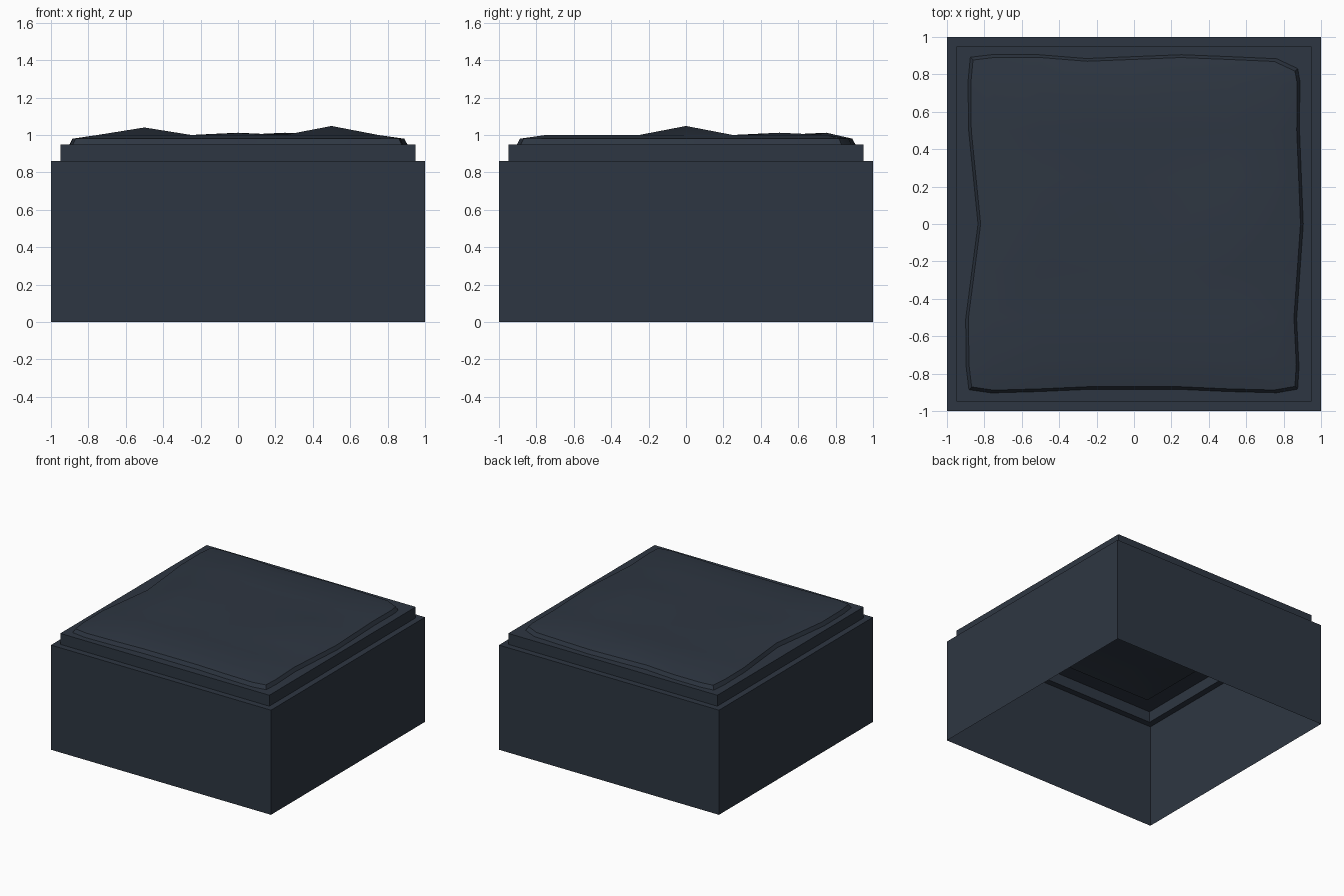
import bpy, bmesh, math

if "Cube" in bpy.data.objects:
    bpy.data.objects.remove(bpy.data.objects["Cube"])

slate = bpy.data.materials.new("dark_slate")
slate.diffuse_color = (0.027, 0.037, 0.054, 1)
slate.use_nodes = True
slate.node_tree.nodes["Principled BSDF"].inputs["Base Color"].default_value = slate.diffuse_color


def finish(bm, name):
    bmesh.ops.recalc_face_normals(bm, faces=bm.faces)
    me = bpy.data.meshes.new(name)
    bm.to_mesh(me)
    bm.free()
    ob = bpy.data.objects.new(name, me)
    bpy.context.collection.objects.link(ob)
    me.materials.append(slate)
    return ob


def lerp(points, t):
    # piecewise linear lookup
    for (a, va), (b, vb) in zip(points, points[1:]):
        if t <= b:
            return va + (vb - va) * (t - a) / (b - a)
    return points[-1][1]


# Stepped block: square rings, open underneath
bm = bmesh.new()
rings = []
for r, z in [(1, 0), (1, 0.86), (0.95, 0.86), (0.95, 0.95), (0.82, 0.95)]:
    rings.append([bm.verts.new((sx * r, sy * r, z))
                  for sx, sy in [(-1, -1), (1, -1), (1, 1), (-1, 1)]])
for lo, hi in zip(rings, rings[1:]):
    for i in range(4):
        j = (i + 1) % 4
        bm.faces.new((lo[i], lo[j], hi[j], hi[i]))
finish(bm, "stepped_block")

# Uneven stone slab on top: wavy outline, low bumps
left = [(-1, -.88), (-.5, -.885), (0, -.82), (.5, -.87), (1, -.875)]
right = [(-1, .88), (-.5, .855), (0, .89), (.5, .87), (1, .875)]
front = [(-1, -.88), (-.7, -.89), (-.25, -.87), (.25, -.87), (.7, -.89), (1, -.875)]
back = [(-1, .89), (-.5, .89), (-.25, .87), (.25, .89), (.5, .88), (.67, .895), (.9, .82)]
steps = [-.87, -.75, -.5, -.25, 0, .25, .5, .75, .87]
bumps = {(-.5, 0): 1.04, (.5, 0): 1.048, (0, 0): 1.01, (.25, .5): 1.012,
         (-.5, .5): 1.012, (-.75, 0): .995, (0, .75): 1.012}
n = len(steps)
bm = bmesh.new()
grid = []
for i, x in enumerate(steps):
    col = []
    for j, y in enumerate(steps):
        px, py, z = x, y, bumps.get((x, y), 1.0)
        ex, ey = i in (0, n - 1), j in (0, n - 1)
        if ex:
            px = lerp(left if i == 0 else right, y)
        if ey:
            py = lerp(front if j == 0 else back, x)
        if ex or ey:
            z = 0.98
        if ex and ey:  # clipped corners
            px, py = px * .985, py * .985
        col.append(bm.verts.new((px, py, z)))
    grid.append(col)
for i in range(n - 1):
    for j in range(n - 1):
        bm.faces.new((grid[i][j], grid[i + 1][j], grid[i + 1][j + 1], grid[i][j + 1]))
# Slab side: drop the rim down to the block
rim = [e for e in bm.edges if e.is_boundary]
out = bmesh.ops.extrude_edge_only(bm, edges=rim)["geom"]
for v in (g for g in out if isinstance(g, bmesh.types.BMVert)):
    v.co.x *= 1.017
    v.co.y *= 1.017
    v.co.z = 0.95
slab = finish(bm, "uneven_top_slab")
bpy.context.view_layer.objects.active = slab
slab.select_set(True)
bpy.ops.object.shade_smooth_by_angle(angle=math.radians(30))
